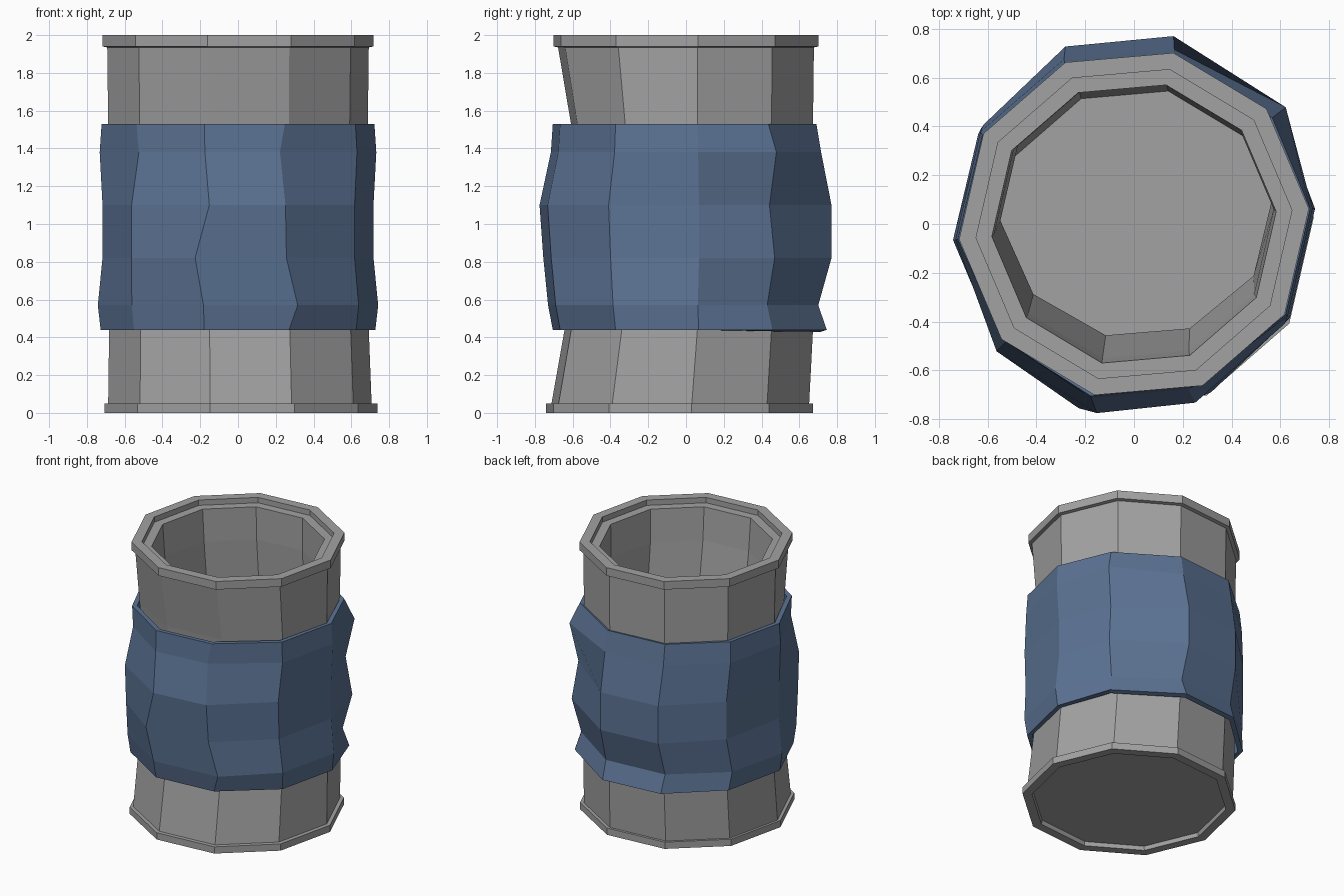
import bpy
import math

if "Cube" in bpy.data.objects:
    bpy.data.objects.remove(bpy.data.objects["Cube"])

N = 10
ANGLES = [math.radians(5 + 36 * k) for k in range(N)]


def material(name, rgb):
    m = bpy.data.materials.new(name)
    m.diffuse_color = (*rgb, 1)
    m.use_nodes = True
    m.node_tree.nodes["Principled BSDF"].inputs["Base Color"].default_value = m.diffuse_color
    return m


def loft(name, rings, mat, cap_start=False, cap_end=False):
    """Skin a list of ten-point rings with flat quads."""
    verts = [p for ring in rings for p in ring]
    faces = []
    for r in range(len(rings) - 1):
        a, b = r * N, (r + 1) * N
        for i in range(N):
            j = (i + 1) % N
            faces.append((a + i, b + i, b + j, a + j))
    if cap_start:
        faces.append(tuple(range(N)))
    if cap_end:
        last = (len(rings) - 1) * N
        faces.append(tuple(last + i for i in reversed(range(N))))
    me = bpy.data.meshes.new(name)
    me.from_pydata(verts, [], faces)
    me.materials.append(mat)
    me.update()
    ob = bpy.data.objects.new(name, me)
    bpy.context.collection.objects.link(ob)
    return ob


def can_ring(z, r, cx=0, cy=0, dent=0):
    """Ring whose front side is pushed in by dent."""
    return [(cx + r * math.cos(a),
             cy + r * math.sin(a) + dent * max(0, -math.sin(a)), z) for a in ANGLES]


steel = material("grey steel", (0.36, 0.36, 0.36))
blue = material("blue paper", (0.105, 0.17, 0.295))

# Open can: inner floor, up the inner wall, over the rim, down the outside
profile = [
    (0.08, 0.58, 0.01, -0.02, 0),
    (0.45, 0.58, 0, 0.02, 0.02),
    (1.00, 0.56, 0.01, 0.06, 0.03),
    (1.72, 0.575, 0, 0.01, 0),
    (1.96, 0.585),
    (1.96, 0.65),
    (2.00, 0.65),
    (2.00, 0.72),
    (1.94, 0.72),
    (1.935, 0.695),
    (1.53, 0.69, 0, 0, 0.065),
    (1.00, 0.65, 0, 0.03, 0.06),
    (0.44, 0.69, 0.005, 0, 0.03),
    (0.05, 0.70, 0.01, -0.03, 0),
    (0.05, 0.725, 0.015, -0.035, 0),
    (0.00, 0.725, 0.015, -0.035, 0),
    (0.00, 0.66, 0.015, -0.035, 0),
    (0.03, 0.655, 0.015, -0.035, 0),
]
loft("can_body", [can_ring(*p) for p in profile], steel, True, True)

# Crumpled label: height, side radius, front reach, back reach, seam radius
label_rows = [
    (1.53, 0.725, 0.705, 0.69, 0.715),
    (1.38, 0.735, 0.715, 0.715, 0.785),
    (1.10, 0.720, 0.775, 0.77, 0.725),
    (0.82, 0.720, 0.755, 0.77, 0.77),
    (0.57, 0.745, 0.73, 0.70, 0.705),
    (0.44, 0.730, 0.705, 0.745, 0.75),
]
# Sideways creases of the three front edges
creases = {
    6: (0.01, 0.03, -0.02, -0.02, 0.0, 0.0),
    7: (-0.015, -0.01, 0.01, -0.065, -0.015, -0.015),
    8: (-0.035, -0.065, -0.03, -0.025, 0.025, -0.015),
}
rings = []
for row, (z, side, front, back, seam) in enumerate(label_rows):
    ring = []
    for i, a in enumerate(ANGLES):
        c, s = math.cos(a), math.sin(a)
        reach = (back if s > 0 else front) / 0.974
        x, y = side * c, reach * s
        if i == 1:                      # lifted seam edge
            x, y = seam * math.cos(a - 0.06), seam * math.sin(a - 0.06)
        if i in creases:
            x += creases[i][row]
        ring.append((x, y, z))
    rings.append(ring)
label = loft("label_wrap", rings, blue)
thick = label.modifiers.new("paper_thickness", 'SOLIDIFY')
thick.thickness = 0.035
thick.offset = -1
